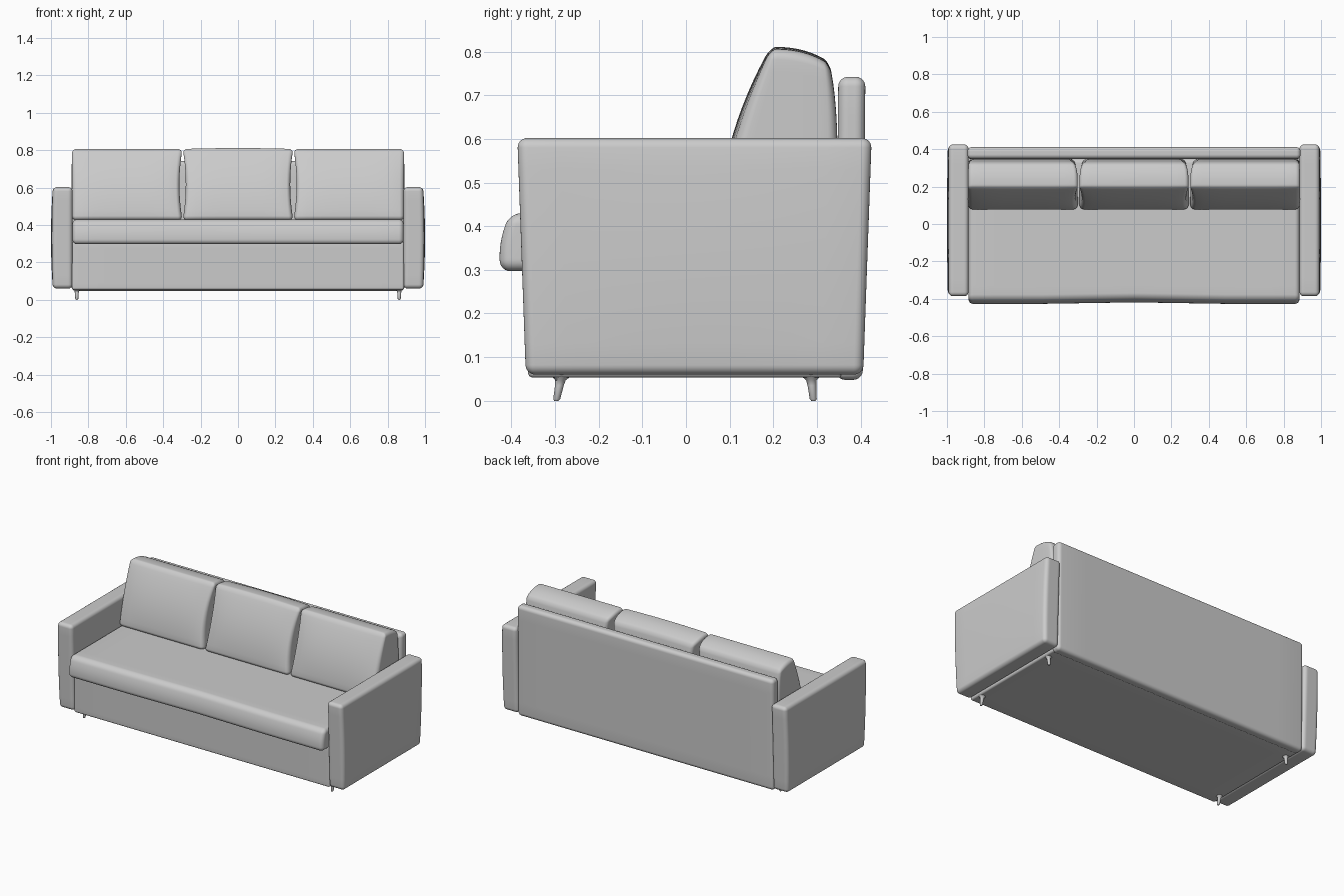
import bpy, bmesh, math
from mathutils import Vector

if "Cube" in bpy.data.objects:
    bpy.data.objects.remove(bpy.data.objects["Cube"])


def finish(name, bm):
    bmesh.ops.recalc_face_normals(bm, faces=bm.faces)
    me = bpy.data.meshes.new(name)
    bm.to_mesh(me)
    bm.free()
    ob = bpy.data.objects.new(name, me)
    bpy.context.collection.objects.link(ob)
    bpy.ops.object.select_all(action='DESELECT')
    ob.select_set(True)
    bpy.context.view_layer.objects.active = ob
    bpy.ops.object.shade_smooth_by_angle(angle=math.radians(40))
    return ob


def soft_box(name, lo, hi, r, deform=None, k=3, m=10):
    """Rounded box with k rows in each rounded edge and m rows between, then deformed."""
    lo, hi = Vector(lo), Vector(hi)
    c, h = (lo + hi) / 2, (hi - lo) / 2
    n = 2 * k + m

    def line(i, half):
        if i > n / 2:
            return -line(n - i, half)
        if i <= k:
            return -(half - r) - r * math.tan((k - i) / k * math.pi / 4)
        return -(half - r) * (1 - 2 * (i - k) / m)

    bm = bmesh.new()
    bmesh.ops.create_cube(bm, size=2)
    bmesh.ops.subdivide_edges(bm, edges=bm.edges[:], cuts=n - 1, use_grid_fill=True)
    for v in bm.verts:
        p = Vector([line(round((v.co[a] + 1) / 2 * n), h[a]) for a in range(3)])
        core = Vector([max(-(h[a] - r), min(h[a] - r, p[a])) for a in range(3)])
        d = p - core
        if d.length > 1e-7:
            p = core + d.normalized() * r
        p += c
        v.co = deform(p) if deform else p
    return finish(name, bm)


# Arms: leaning slightly, with a faint bulge on the outer face
def arm_shape(side):
    def f(p):
        t = (p.z - 0.06) / 0.54
        u = (p.x - 0.885) / 0.105
        w = (p.y - 0.02) / 0.40
        x = p.x + 0.010 * max(u, 0) * (1 - (2 * t - 1) ** 2) * (1 - 0.5 * w * w)
        y = p.y + (0.02 * t if p.y > 0.02 else -0.02 * t) * min(1, abs(w))
        return Vector((side * x, y, p.z))
    return f


for side, label in ((-1, "left"), (1, "right")):
    soft_box(label + "_arm", (0.885, -0.367, 0.06), (0.99, 0.406, 0.602), 0.022, arm_shape(side))

# Base box with front panel
soft_box("base", (-0.888, -0.362, 0.053), (0.888, 0.36, 0.31), 0.012)


# Back panel, tilted a touch backwards
def back_shape(p):
    t = (p.z - 0.048) / 0.694
    return Vector((p.x, p.y + 0.006 * t, p.z))


soft_box("back_panel", (-0.89, 0.343, 0.048), (0.89, 0.405, 0.742), 0.022, back_shape)


# Seat cushion with a sloping rounded front
def seat_shape(p):
    front = max(0, min(1, (-p.y - 0.1) / 0.3))
    f = max(0, min(1, (p.z - 0.33) / 0.10))
    wave = 0.008 * max(0, 1 - abs(p.x) / 0.5)
    return Vector((p.x, p.y + front * (0.025 * f * f + wave), p.z))


soft_box("seat_cushion", (-0.885, -0.427, 0.297), (0.885, 0.35, 0.43), 0.025, seat_shape, m=14)


# Back cushions: wedge profile, inner sides pinched between the corners
def cushion_shape(cx, hx):
    def f(p):
        t = (p.z - 0.425) / 0.383
        v = (p.y - 0.10) / 0.24
        u = (p.x - cx) / hx
        w = 2 * t - 1
        inner = cx * u <= 0.001
        pinch = 0.055 * (1 - w * w) if inner else 0.0
        notch = 0.07 * max(v, 0) ** 4 if inner else 0.02 * max(v, 0) ** 4
        x = cx + hx * u * (1 - (pinch + notch) * abs(u) ** 3)
        front = 0.075 + 0.02 * t + 0.10 * t * t + 0.012 * u ** 4 * (1 - w * w)
        y = front + (0.348 - 0.02 * t ** 4 - front) * v
        z = p.z - 0.035 * t * max(v, 0) ** 2.5
        if cx == 0:
            z += 0.005 * t * (1 - u * u)
        return Vector((x, y, z))
    return f


for cx, label in ((-0.5925, "left"), (0.0, "middle"), (0.5925, "right")):
    hx = 0.2955
    soft_box(label + "_back_cushion", (cx - hx, 0.10, 0.425), (cx + hx, 0.34, 0.806), 0.024,
             cushion_shape(cx, hx), m=12)

# Short tapered legs with a small mounting flare
for y, lean, label in ((-0.297, 0.012, "front"), (0.292, -0.006, "rear")):
    for side, s in ((-1, "left"), (1, "right")):
        bm = bmesh.new()
        rings = []
        for z, r in ((0.0, 0.005), (0.004, 0.008), (0.035, 0.010), (0.047, 0.012), (0.06, 0.026)):
            rings.append([bm.verts.new((side * 0.862 + r * math.cos(a), y + lean * z / 0.06 + r * math.sin(a), z))
                          for a in (i * math.tau / 16 for i in range(16))])
        for a, b in zip(rings, rings[1:]):
            for i in range(16):
                j = (i + 1) % 16
                bm.faces.new((a[i], a[j], b[j], b[i]))
        bm.faces.new(rings[0])
        bm.faces.new(rings[-1])
        finish(f"{label}_{s}_leg", bm)
